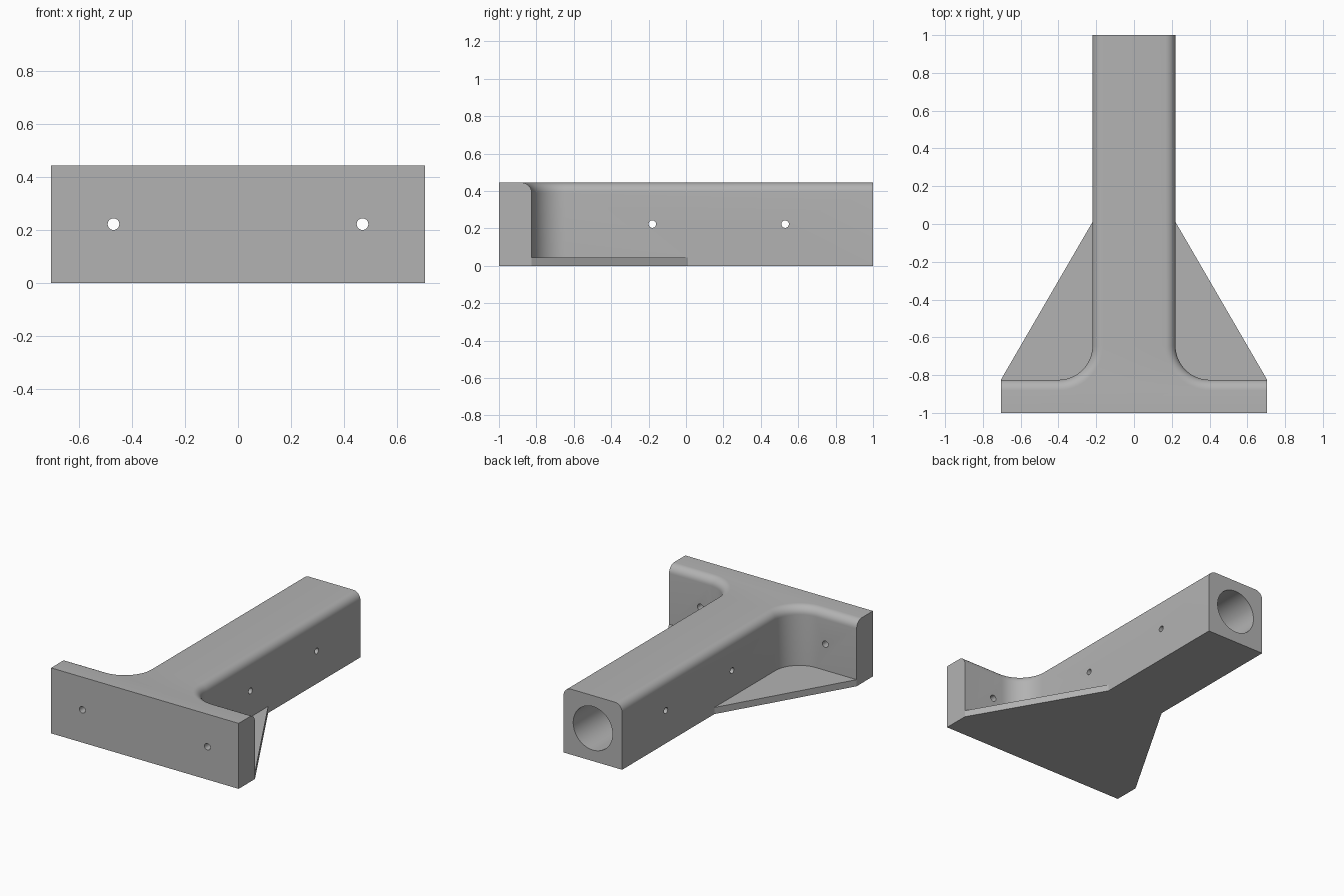
import bpy, bmesh, math
from mathutils import Matrix, Vector

if "Cube" in bpy.data.objects:
    bpy.data.objects.remove(bpy.data.objects["Cube"])

H = 0.445            # overall height
ARM = 0.22           # half width of the arm
WING = 0.705         # half width of the mounting flange
BACK = -0.825        # rear face of the flange
R = 0.18             # inside corner radius
ROUND = 0.055        # rounding along the top edges

grey = bpy.data.materials.new("plain grey")
grey.diffuse_color = (0.45, 0.45, 0.45, 1)
grey.use_nodes = True
grey.node_tree.nodes["Principled BSDF"].inputs["Base Color"].default_value = grey.diffuse_color


def make_object(name, bm):
    bmesh.ops.recalc_face_normals(bm, faces=bm.faces)
    mesh = bpy.data.meshes.new(name)
    bm.to_mesh(mesh)
    bm.free()
    mesh.materials.append(grey)
    ob = bpy.data.objects.new(name, mesh)
    bpy.context.collection.objects.link(ob)
    return ob


def prism(outline, height):
    bm = bmesh.new()
    face = bm.faces.new([bm.verts.new((x, y, 0)) for x, y in outline])
    ext = bmesh.ops.extrude_face_region(bm, geom=[face])
    bmesh.ops.translate(bm, vec=(0, 0, height),
                        verts=[v for v in ext["geom"] if isinstance(v, bmesh.types.BMVert)])
    return bm


def cylinder(name, centre, axis, radius, length, sides):
    bm = bmesh.new()
    rot = Vector((0, 0, 1)).rotation_difference(Vector(axis)).to_matrix().to_4x4()
    bmesh.ops.create_cone(bm, cap_ends=True, segments=sides, radius1=radius, radius2=radius,
                          depth=length, matrix=Matrix.Translation(centre) @ rot)
    return make_object(name, bm)


def combine(target, tool, operation):
    mod = target.modifiers.new(operation.lower(), 'BOOLEAN')
    mod.operation, mod.object, mod.solver = operation, tool, 'EXACT'
    bpy.context.view_layer.objects.active = target
    bpy.ops.object.modifier_apply(modifier=mod.name)
    bpy.data.objects.remove(tool)


# T-shaped body with filleted inside corners
N = 14
arc = [(ARM + R - R * math.cos(a), BACK + R - R * math.sin(a))
       for a in (math.pi / 2 * i / N for i in range(N + 1))]
right = [(ARM, 1)] + arc + [(WING, BACK), (WING, -1)]
outline = right + [(-x, y) for x, y in reversed(right)]
bm = prism(outline, H)


# Round the top edges along the arm and the back of the flange
def is_rounded(e):
    a, b = (v.co for v in e.verts)
    top = min(a.z, b.z) > H - 1e-4
    end = any(abs(a[i] - s) < 1e-4 and abs(b[i] - s) < 1e-4
              for i, s in ((0, WING), (0, -WING), (1, 1), (1, -1)))
    return top and not end


bmesh.ops.bevel(bm, geom=[e for e in bm.edges if is_rounded(e)], offset=ROUND,
                segments=8, profile=0.5, affect='EDGES', clamp_overlap=False)
body = make_object("bracket_body", bm)

# Triangular base gussets joined into one base plate
plate = prism([(WING, BACK), (ARM, 0.01), (-ARM, 0.01), (-WING, BACK)], 0.045)
combine(body, make_object("base_plate", plate), 'UNION')

# Blind bore from the rear, then the screw holes
combine(body, cylinder("bore", (0, 0.2, 0.223), (0, 1, 0), 0.148, 1.7, 64), 'DIFFERENCE')
for x in (-0.47, 0.47):
    combine(body, cylinder("flange_hole", (x, -0.9, 0.223), (0, 1, 0), 0.022, 0.5, 24), 'DIFFERENCE')
for y in (-0.18, 0.53):
    combine(body, cylinder("side_hole", (0, y, 0.223), (1, 0, 0), 0.02, 1, 24), 'DIFFERENCE')

body.select_set(True)
bpy.context.view_layer.objects.active = body
bpy.ops.object.shade_smooth_by_angle(angle=math.radians(30))
